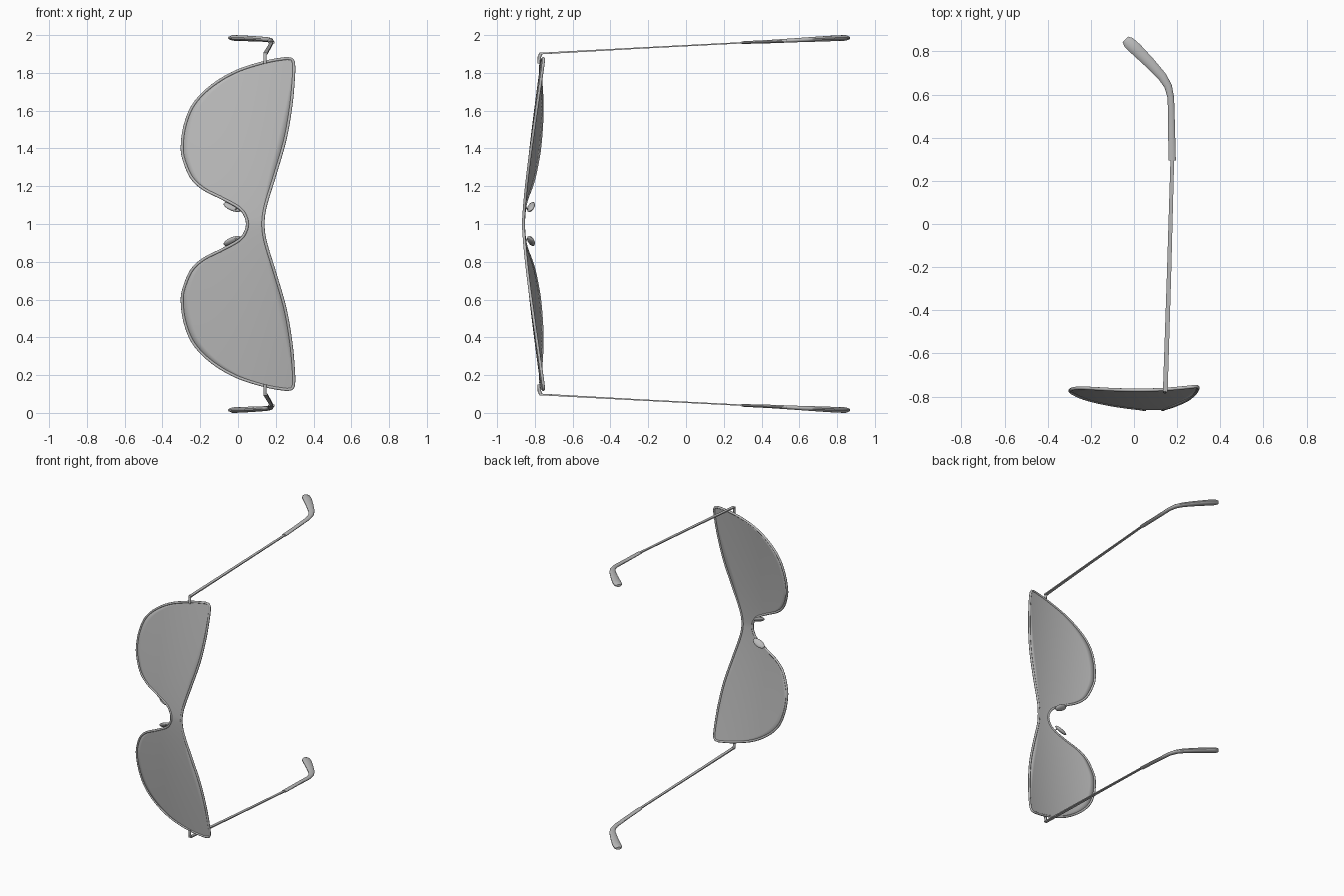
import bpy, bmesh, math
from mathutils import Vector

if "Cube" in bpy.data.objects:
    bpy.data.objects.remove(bpy.data.objects["Cube"])

grey = bpy.data.materials.new("plain grey")
grey.use_nodes = True
grey.diffuse_color = (0.5, 0.5, 0.5, 1)
grey.node_tree.nodes["Principled BSDF"].inputs["Base Color"].default_value = (0.5, 0.5, 0.5, 1)

MID = 1.0  # height of the symmetry plane; all parts are modelled above it


def finish(name, bm, mirror=True):
    """Turn a bmesh into a smooth object, mirrored about the mid height."""
    bmesh.ops.recalc_face_normals(bm, faces=bm.faces)
    mesh = bpy.data.meshes.new(name)
    bm.to_mesh(mesh)
    bm.free()
    mesh.materials.append(grey)
    obj = bpy.data.objects.new(name, mesh)
    obj.location.z = MID
    bpy.context.collection.objects.link(obj)
    bpy.ops.object.select_all(action='DESELECT')
    obj.select_set(True)
    bpy.context.view_layer.objects.active = obj
    bpy.ops.object.shade_smooth_by_angle(angle=math.radians(40))
    if mirror:
        m = obj.modifiers.new("Mirror", 'MIRROR')
        m.use_axis = (False, False, True)
        m.merge_threshold = 0.0005
    return obj


def smooth_path(points, count):
    """Catmull-Rom through the points, resampled evenly by length."""
    p = [Vector(q) for q in points]
    p = [2 * p[0] - p[1]] + p + [2 * p[-1] - p[-2]]
    dense = []
    for a, b, c, d in zip(p, p[1:], p[2:], p[3:]):
        for i in range(20):
            t = i / 20
            dense.append(0.5 * (2 * b + (c - a) * t + (2 * a - 5 * b + 4 * c - d) * t ** 2
                                + (3 * b - a - 3 * c + d) * t ** 3))
    dense.append(p[-2])
    total = sum((b - a).length for a, b in zip(dense, dense[1:]))
    out, run, k = [], 0.0, 0
    for a, b in zip(dense, dense[1:]):
        seg = (b - a).length
        while k < count - 1 and run + seg >= total * k / (count - 1):
            out.append(a.lerp(b, (total * k / (count - 1) - run) / seg))
            k += 1
        run += seg
    return out + [dense[-1]]


def on_front(x, z):
    """Point of the curved front sheet; z is measured from the mid height."""
    y = -0.861 + 0.1 * (abs(z) / 0.9) ** 1.3 + 0.33 * (x - 0.1) ** 2
    return Vector((x, y, z))


def sweep(name, stations, sides):
    """Loft (x, y, z, width, height) stations running along y."""
    bm = bmesh.new()
    rings = []
    pts = [Vector(s[:3]) for s in stations]
    for i, s in enumerate(stations):
        along = pts[min(i + 1, len(pts) - 1)] - pts[max(i - 1, 0)]
        side = Vector((along.y, -along.x, 0)).normalized()
        ring = []
        for j in range(sides):
            a = 2 * math.pi * (j + 0.5) / sides
            grow = 1 / math.cos(math.pi / sides)
            ring.append(bm.verts.new(pts[i] + side * math.cos(a) * s[3] / 2 * grow
                                     + Vector((0, 0, math.sin(a) * s[4] / 2 * grow))))
        rings.append(ring)
    for a, b in zip(rings, rings[1:]):
        for j in range(sides):
            k = (j + 1) % sides
            bm.faces.new((a[j], a[k], b[k], b[j]))
    bm.faces.new(rings[0])
    bm.faces.new(rings[-1])
    return finish(name, bm)


def tube(name, points, radius, cyclic=False):
    """Round wire through the points, z from the mid height."""
    cu = bpy.data.curves.new(name, 'CURVE')
    cu.dimensions = '3D'
    cu.bevel_depth = radius
    cu.bevel_resolution = 2
    cu.use_fill_caps = True
    sp = cu.splines.new('POLY')
    sp.points.add(len(points) - 1)
    for q, p in zip(sp.points, points):
        q.co = (*p, 1)
    sp.use_cyclic_u = cyclic
    cu.materials.append(grey)
    obj = bpy.data.objects.new(name, cu)
    obj.location.z = MID
    bpy.context.collection.objects.link(obj)


# Outline of one half: lower edge and brow edge, bridge to outer corner
lower = [(0.05, 0), (0.043, 0.035), (0.01, 0.083), (-0.085, 0.137), (-0.18, 0.185),
         (-0.245, 0.245), (-0.286, 0.34), (-0.296, 0.41), (-0.281, 0.52), (-0.236, 0.63),
         (-0.146, 0.725), (-0.015, 0.805), (0.143, 0.857), (0.262, 0.877), (0.284, 0.873)]
brow = [(0.132, 0), (0.138, 0.06), (0.155, 0.13), (0.197, 0.265), (0.25, 0.45),
        (0.281, 0.63), (0.295, 0.79), (0.294, 0.855), (0.284, 0.873)]
N = 60
low, top = smooth_path(lower, N), smooth_path(brow, N)

# One-piece lens sheet
bm = bmesh.new()
COLS = 14
rows = []
for a, b in zip(low[:-1], top[:-1]):
    rows.append([bm.verts.new(on_front(*a.lerp(b, c / COLS))) for c in range(COLS + 1)])
for r, s in zip(rows, rows[1:]):
    for c in range(COLS):
        bm.faces.new((r[c], r[c + 1], s[c + 1], s[c]))
corner = bm.verts.new(on_front(*low[-1]))
for c in range(COLS):
    bm.faces.new((rows[-1][c], rows[-1][c + 1], corner))
lens = finish("lens", bm)
thick = lens.modifiers.new("Thickness", 'SOLIDIFY')
thick.thickness = 0.005
thick.offset = 0

# Rim wire all the way round
half = low + top[-2::-1]
loop = half + [Vector((p.x, -p.y)) for p in half[-2:0:-1]]
tube("rim", [on_front(*p) for p in loop], 0.008, True)

# Hinges, nose pads and their arms
for side, label in ((1, "upper"), (-1, "lower")):
    tube(label + "_hinge", [(0.143, -0.778, side * 0.85), (0.143, -0.776, side * 0.885),
                            (0.143, -0.768, side * 0.904)], 0.009)
    tube(label + "_pad_arm", [(0.0, -0.85, side * 0.09), (-0.015, -0.835, side * 0.075),
                              (-0.03, -0.822, side * 0.09)], 0.004)
bm = bmesh.new()
bmesh.ops.create_uvsphere(bm, u_segments=16, v_segments=10, radius=1)
bmesh.ops.scale(bm, vec=(0.05, 0.021, 0.016), verts=bm.verts)
pads = finish("nose_pads", bm, False)
turn = Vector((1, 0, 0)).rotation_difference(Vector((-0.09, 0.0, 0.035))).to_matrix()
for v in pads.data.vertices:
    p = turn @ v.co
    # lean the pad so its back edge flares outward
    p.z += 0.6 * p.y
    v.co = p + Vector((-0.03, -0.82, 0.09))
m = pads.modifiers.new("Mirror", 'MIRROR')
m.use_axis = (False, False, True)

# Thin temple bars
sweep("temples", [(0.145, -0.778, 0.902, 0.022, 0.009), (0.162, -0.25, 0.931, 0.02, 0.007),
                  (0.178, 0.31, 0.96, 0.017, 0.007)], 4)

# Ear sleeves, bent inward and widening to a rounded tip
sweep("ear_sleeves", [(0.177, 0.295, 0.96, 0.034, 0.014), (0.174, 0.45, 0.966, 0.032, 0.018),
                      (0.171, 0.585, 0.973, 0.03, 0.022), (0.158, 0.64, 0.976, 0.036, 0.024),
                      (0.13, 0.685, 0.978, 0.042, 0.026), (0.075, 0.745, 0.981, 0.05, 0.028),
                      (0.01, 0.81, 0.984, 0.058, 0.03), (-0.025, 0.842, 0.985, 0.056, 0.029),
                      (-0.04, 0.856, 0.985, 0.036, 0.018)], 12)
